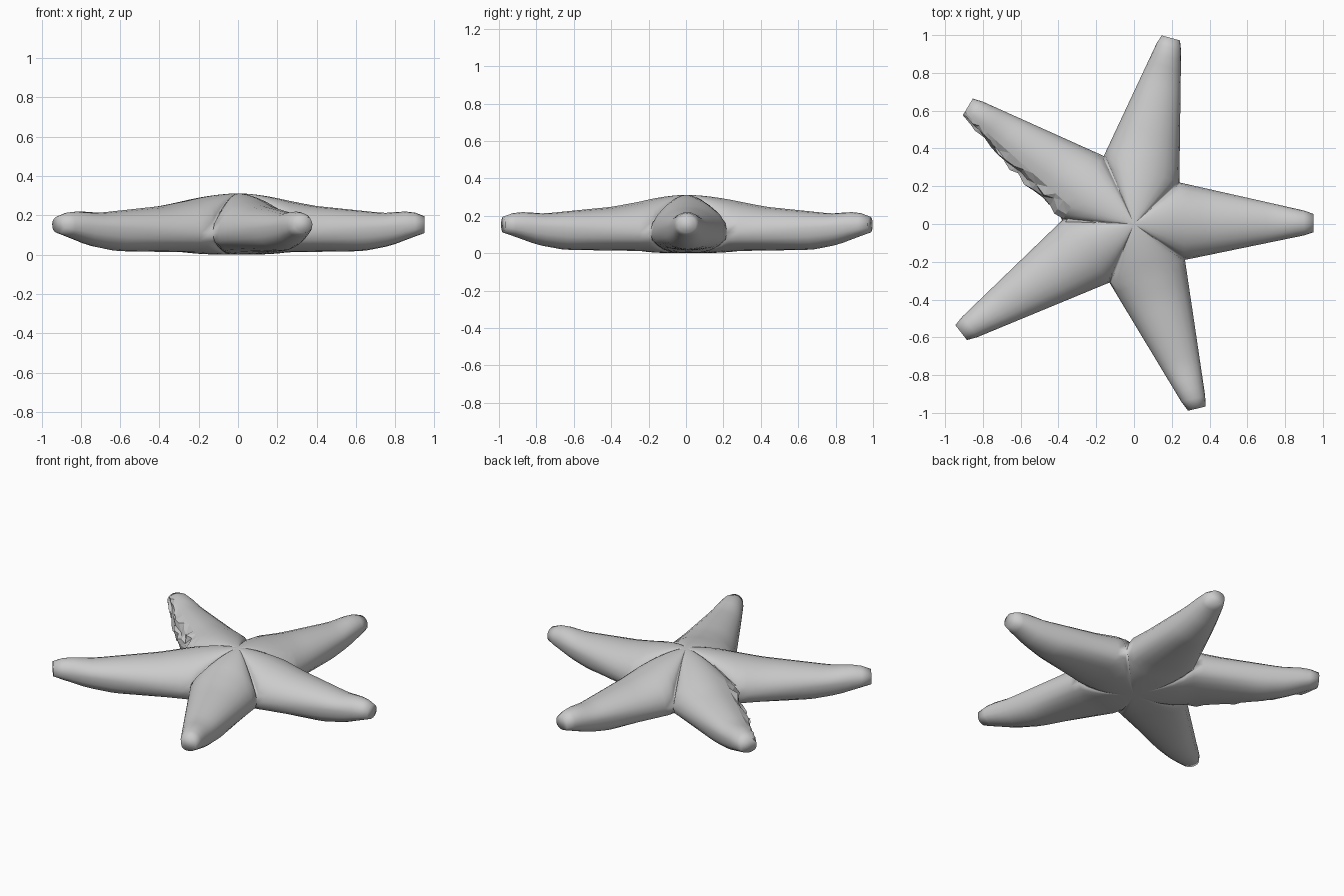
import bpy, bmesh, math, random
from mathutils import Vector

random.seed(4)
if "Cube" in bpy.data.objects:
    bpy.data.objects.remove(bpy.data.objects["Cube"], do_unlink=True)

grey = bpy.data.materials.new("plain_grey")
grey.use_nodes = True
grey.diffuse_color = (0.6, 0.6, 0.6, 1)
grey.node_tree.nodes["Principled BSDF"].inputs["Base Color"].default_value = (0.6, 0.6, 0.6, 1)

# Notches between arms, and the two corners of each arm tip, counter-clockwise
notches = [(0.27, -0.19), (0.24, 0.22), (-0.16, 0.36), (-0.38, 0.02), (-0.13, -0.31)]
tips = [((0.95, -0.05), (0.95, 0.06)), ((0.25, 0.97), (0.14, 1.0)),
        ((-0.85, 0.67), (-0.91, 0.57)), ((-0.95, -0.53), (-0.88, -0.62)),
        ((0.28, -0.99), (0.385, -0.965))]
# Ridge and belly heights along an arm, from notch to tip
ridge = [(0, 0.275), (0.2, 0.248), (0.45, 0.23), (0.7, 0.212), (0.85, 0.22), (0.96, 0.212), (1, 0.195)]
belly = [(0, 0.012), (0.55, 0.018), (0.75, 0.045), (0.9, 0.085), (1, 0.11)]
HALF = 10          # sides on the upper half of a section
ROWS = 14
HUB = 6
APEX, NOTCH_Z = 0.312, 0.11
RAGGED = 2         # the arm with the crumpled side


def sample(profile, t):
    for (a, u), (b, v) in zip(profile, profile[1:]):
        if t <= b:
            return u + (v - u) * (t - a) / (b - a)
    return profile[-1][1]


def section(i, s):
    """Rounded ring across arm i at fraction s of its length."""
    a = Vector(notches[i]).lerp(Vector(tips[i][0]), s)
    b = Vector(notches[(i + 1) % 5]).lerp(Vector(tips[i][1]), s)
    mid, half = (a + b) / 2, (a - b) / 2
    if s > 0.99:
        half *= 0.88
    zc = NOTCH_Z + 0.045 * s
    up, down = sample(ridge, s) - zc, zc - sample(belly, s)
    ring = []
    for k in range(2 * HALF):
        ang = math.pi * k / HALF
        p = mid + half * math.cos(ang)
        sn = math.sin(ang)
        z = zc + (up * sn if sn > 0 else -down * abs(sn) ** 0.75)
        ring.append(Vector((p.x, p.y, z)))
    return ring


bm = bmesh.new()
ragged_faces = []


def bridge(r1, r2, closed):
    n = len(r1)
    return [bm.faces.new((r1[k], r1[(k + 1) % n], r2[(k + 1) % n], r2[k]))
            for k in range(n if closed else n - 1)]


for i in range(5):
    # Arm tube, with a flat end
    rings = []
    for j in range(ROWS + 1):
        pts = section(i, j / ROWS)
        if i == RAGGED and 0 < j < ROWS:
            for k in range(HALF - 2, HALF + 3):
                pts[k] += Vector([random.uniform(-0.014, 0.014) for _ in range(3)])
        rings.append([bm.verts.new(p) for p in pts])
    for j in range(ROWS):
        faces = bridge(rings[j], rings[j + 1], True)
        if i == RAGGED:
            ragged_faces += faces[HALF - 3:HALF + 2]
    bm.faces.new(rings[-1])

    # Wedge of the central body, above and below
    base = section(i, 0)
    for cols, peak, power in ((base[:HALF + 1], APEX, 1.7),
                              (base[HALF:] + base[:1], 0.0, 3)):
        grid = []
        for j in range(1, HUB + 1):
            f = j / HUB
            grid.append([bm.verts.new((p.x * f, p.y * f, peak + (p.z - peak) * f ** power))
                         for p in cols])
        for r1, r2 in zip(grid, grid[1:]):
            bridge(r1, r2, False)
        hub = bm.verts.new((0, 0, peak))
        for u, v in zip(grid[0], grid[0][1:]):
            bm.faces.new((hub, u, v))

for f in bm.faces:
    f.smooth = True
for f in bmesh.ops.triangulate(bm, faces=ragged_faces)["faces"]:
    f.smooth = False
bmesh.ops.remove_doubles(bm, verts=bm.verts[:], dist=0.0005)
bmesh.ops.recalc_face_normals(bm, faces=bm.faces[:])


def finish(name, mesh_data):
    mesh = bpy.data.meshes.new(name)
    mesh_data.to_mesh(mesh)
    mesh_data.free()
    mesh.materials.append(grey)
    obj = bpy.data.objects.new(name, mesh)
    bpy.context.collection.objects.link(obj)
    return obj


finish("starfish_body", bm)

# Loose flap of skin at the ragged notch
flap = bmesh.new()
flap.faces.new([flap.verts.new(p) for p in
                ((-0.2, 0.01, 0.262), (-0.35, 0.03, 0.18), (-0.42, -0.07, 0.13))])
bmesh.ops.recalc_face_normals(flap, faces=flap.faces[:])
for f in flap.faces:
    f.normal_update()
    if f.normal.z < 0:
        f.normal_flip()
finish("skin_flap", flap)
